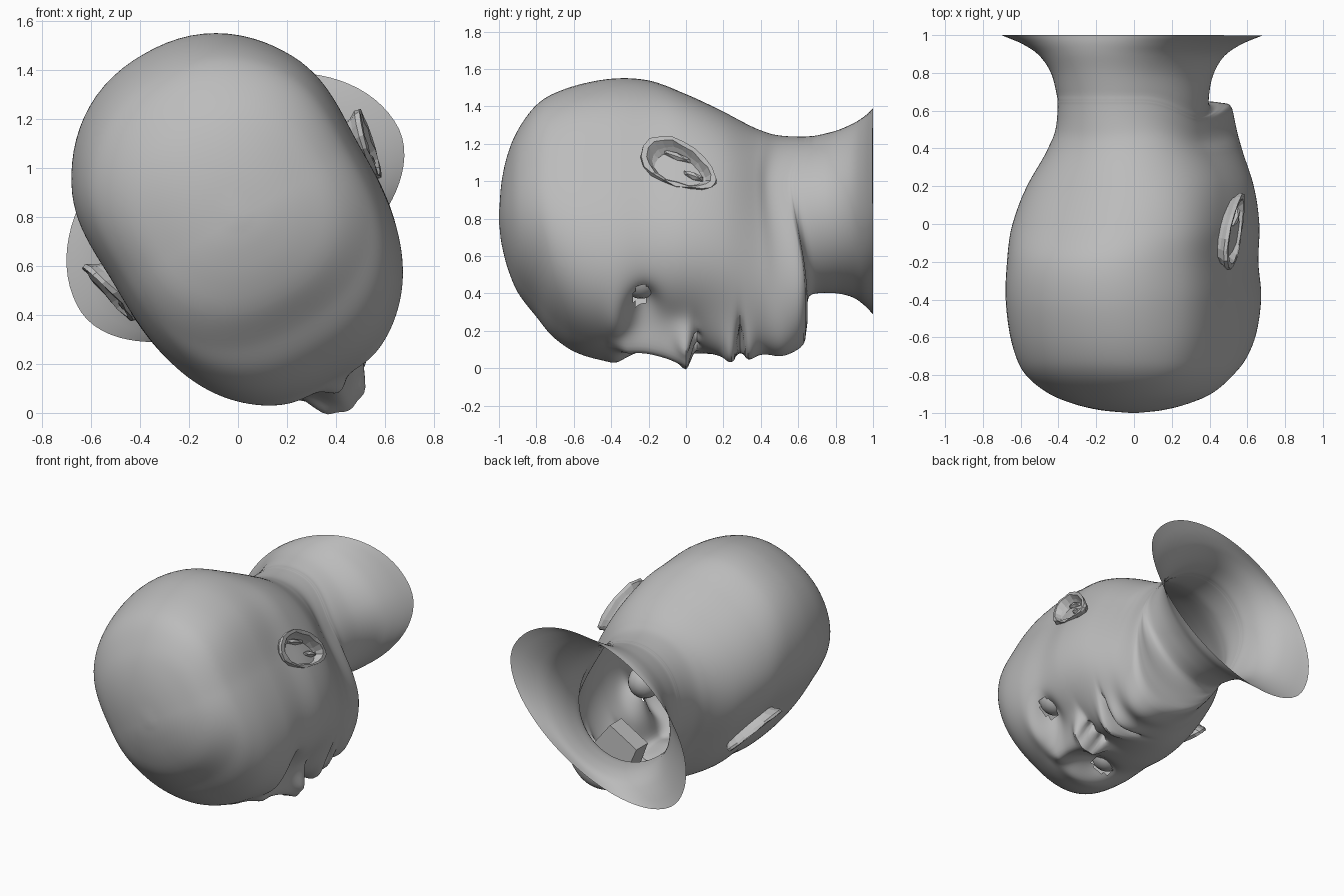
import bpy, bmesh, math, random
from math import sin, cos, exp, pi, radians
from mathutils import Matrix, Vector

if "Cube" in bpy.data.objects:
    bpy.data.objects.remove(bpy.data.objects["Cube"])
random.seed(3)

grey = bpy.data.materials.new("clay_grey")
grey.use_nodes = True
tone = (0.5, 0.5, 0.5, 1)
grey.diffuse_color = tone
grey.node_tree.nodes["Principled BSDF"].inputs["Base Color"].default_value = tone

# Head frame: u = across, y = crown to neck, v = face (-) to nape (+)
POSE = Matrix.Translation((0, 0, 0.8)) @ Matrix.Rotation(radians(-30), 4, 'Y')


def finish(name, bm, angle):
    bmesh.ops.transform(bm, matrix=POSE, verts=bm.verts)
    mesh = bpy.data.meshes.new(name)
    bm.to_mesh(mesh)
    bm.free()
    obj = bpy.data.objects.new(name, mesh)
    bpy.context.collection.objects.link(obj)
    mesh.materials.append(grey)
    if angle:
        bpy.ops.object.select_all(action='DESELECT')
        obj.select_set(True)
        bpy.context.view_layer.objects.active = obj
        bpy.ops.object.shade_smooth_by_angle(angle=radians(angle))


def bridge(bm, lower, upper):
    n = len(lower)
    for i in range(n):
        j = (i + 1) % n
        bm.faces.new((lower[i], lower[j], upper[j], upper[i]))


def bell(d, width):
    return exp(-(d / width) ** 2)


def smooth(lo, hi, x):
    t = min(1, max(0, (x - lo) / (hi - lo)))
    return t * t * (3 - 2 * t)


# Stations: y, half width, nape depth, face depth, face squareness
STATIONS = [Vector(s) for s in (
    (-1, .02, .03, .02, 2), (-.985, .16, .21, .13, 2.1), (-.95, .29, .36, .26, 2.2),
    (-.9, .4, .47, .37, 2.3), (-.8, .5, .61, .5, 2.4), (-.7, .54, .68, .63, 2.5),
    (-.6, .56, .72, .71, 2.5), (-.4, .575, .765, .77, 2.5), (-.2, .57, .755, .72, 2.6),
    (0, .575, .66, .705, 2.7), (.2, .54, .56, .71, 2.6), (.4, .445, .475, .73, 2.5),
    (.55, .393, .455, .75, 2.3), (.61, .387, .455, .73, 2.3), (.645, .3855, .4565, .62, 2.2),
    (.66, .386, .4575, .48, 2.1), (.7, .39, .462, .41, 2), (.8, .42, .485, .39, 2),
    (.9, .505, .515, .39, 2), (.95, .6, .525, .4, 2), (1, .75, .526, .4, 2))]


def loft_rows():
    """Chord-length spline through the stations."""
    chord = [0]
    for p, q in zip(STATIONS, STATIONS[1:]):
        chord.append(chord[-1] + (q - p).length)
    last = len(STATIONS) - 1

    def slope(k):
        lo, hi = max(k - 1, 0), min(k + 1, last)
        if lo == k or hi == k:
            return (STATIONS[hi] - STATIONS[lo]) / (chord[hi] - chord[lo])
        d0, d1 = chord[k] - chord[lo], chord[hi] - chord[k]
        s0 = (STATIONS[k] - STATIONS[lo]) / d0
        s1 = (STATIONS[hi] - STATIONS[k]) / d1
        return (s0 * d1 + s1 * d0) / (d0 + d1)

    for k in range(last):
        p, q, d = STATIONS[k], STATIONS[k + 1], chord[k + 1] - chord[k]
        steps = max(4, int((q[0] - p[0]) / .014))
        for i in range(steps):
            t = i / steps
            ease = t * t * (3 - 2 * t)
            yield (p.lerp(q, ease) + slope(k) * (d * t * (1 - t) ** 2)
                   - slope(k + 1) * (d * t * t * (1 - t)))
    yield STATIONS[-1]


def relief(u, y):
    """Outward push of the face surface."""
    s = abs(u)
    t = smooth(-.34, 0, y)
    ridge = (.18 + .35 * min(y, 0)) * smooth(-.44, -.3, y) * (1 - smooth(0, .06, y))
    h = ridge * bell(s, .07 + .05 * t)
    h += .055 * bell(s - .1, .045) * bell(y + .005, .05)            # nose wings
    h -= .08 * bell(s - .055, .024) * bell(y - .04, .022)           # nostrils
    h -= .085 * bell(s - .24, .11) * bell(y + .23, .085)            # eye sockets
    h += .02 * bell(s - .2, .14) * bell(y + .37, .06)               # brows
    h += .12 * bell(s, .2) * bell(y - .25, .2)                      # muzzle
    h += .04 * bell(s, .13) * (bell(y - .235, .035) + .7 * bell(y - .345, .035))
    h -= .16 * bell(s, .14) * bell(y - .29, .018)                   # mouth slit
    h += .045 * bell(s, .18) * bell(y - .54, .1)                    # chin
    return h


# Head and open, flaring neck
SEGS = 144
bm = bmesh.new()
previous = None
for row, a, back, front, square in loft_rows():
    ring = []
    for i in range(SEGS):
        t = 2 * pi * i / SEGS
        ang = t - .45 * cos(t)          # finer spacing across the face
        c, s = cos(ang), sin(ang)
        d = back if s > 0 else front
        m = 2 + .2 * (1 - smooth(.1, .6, row)) if s > 0 else square
        r = (abs(c / a) ** m + abs(s / d) ** m) ** (-1 / m)
        u, v, y = r * c, r * s, row
        # Skull is widest toward the back
        u *= 1 + .08 * smooth(0, .45, v) * (1 - smooth(-.1, .4, row))
        if v < 0 and -.6 < y < .66:
            v -= relief(u, y) * smooth(.1, .5, -v)
        # Jaw line climbs from the chin toward the ears
        y -= .09 * (1 - smooth(0, .6, -v)) * (1 - smooth(0, .35, v)) * bell(row - .62, .2)
        ring.append(bm.verts.new((u, y, v)))
    if previous:
        bridge(bm, previous, ring)
    else:
        bm.faces.new(ring)
    previous = ring

# Eye openings
openings = []
for f in bm.faces:
    p = f.calc_center_median()
    if p.z < 0 and ((abs(p.x) - .275) / .08) ** 2 + ((p.y + .24) / .042) ** 2 < 1:
        openings.append(f)
bmesh.ops.delete(bm, geom=openings, context='FACES')
bmesh.ops.recalc_face_normals(bm, faces=bm.faces)
finish("head", bm, 50)

# Mouth pocket, open toward the lips
bm = bmesh.new()
bmesh.ops.create_cube(bm, size=1)
bmesh.ops.delete(bm, geom=[f for f in bm.faces if f.normal.z < -.5], context='FACES')
for vert in bm.verts:
    taper = .8 if vert.co.z > 0 else 1
    vert.co = Vector((vert.co.x * .3 * taper, .29 + vert.co.y * .16 * taper, -.6 + vert.co.z * .22))
finish("mouth_pocket", bm, 0)

# Ear bowl rings: size, height above the side of the head
EAR = [(.72, -.06), (.9, .01), (1, .035), (.98, .055), (.84, .055), (.7, .02), (.45, -.01), (.2, -.02)]
EAR_SEGS = 18

for side, word in ((1, "left"), (-1, "right")):
    # Eyeball
    bm = bmesh.new()
    bmesh.ops.create_uvsphere(bm, u_segments=20, v_segments=12, radius=.11,
                              matrix=Matrix.Translation((side * .265, -.24, -.52)))
    finish(word + "_eyeball", bm, 40)

    # Ear
    bm = bmesh.new()
    previous = None
    for size, height in EAR:
        ring = []
        for i in range(EAR_SEGS):
            t = 2 * pi * i / EAR_SEGS
            along = .225 * size * cos(t)
            over = size * sin(t) * (.115 - .03 * cos(t))
            tilt = .28 * over - .06 * along if height > 0 else 0
            jit = random.uniform(-.006, .006)
            y = -.035 + along * cos(.5) + over * sin(.5)
            v = -.02 - along * sin(.5) + over * cos(.5)
            ring.append(bm.verts.new((side * (.56 + height + tilt + jit), y, v + jit)))
        if previous:
            bridge(bm, previous, ring)
        previous = ring
    bm.faces.new(previous)
    # Inner folds of the ear
    for y, v, length in ((.04, -.07, .06), (-.05, .05, .09)):
        for vert in bmesh.ops.create_icosphere(bm, subdivisions=1, radius=1)["verts"]:
            c = vert.co.copy()
            vert.co = Vector((side * (.575 + .03 * c.x), y + length * c.y, v - .4 * length * c.y + .022 * c.z))
    bmesh.ops.recalc_face_normals(bm, faces=bm.faces)
    finish(word + "_ear", bm, 0)
